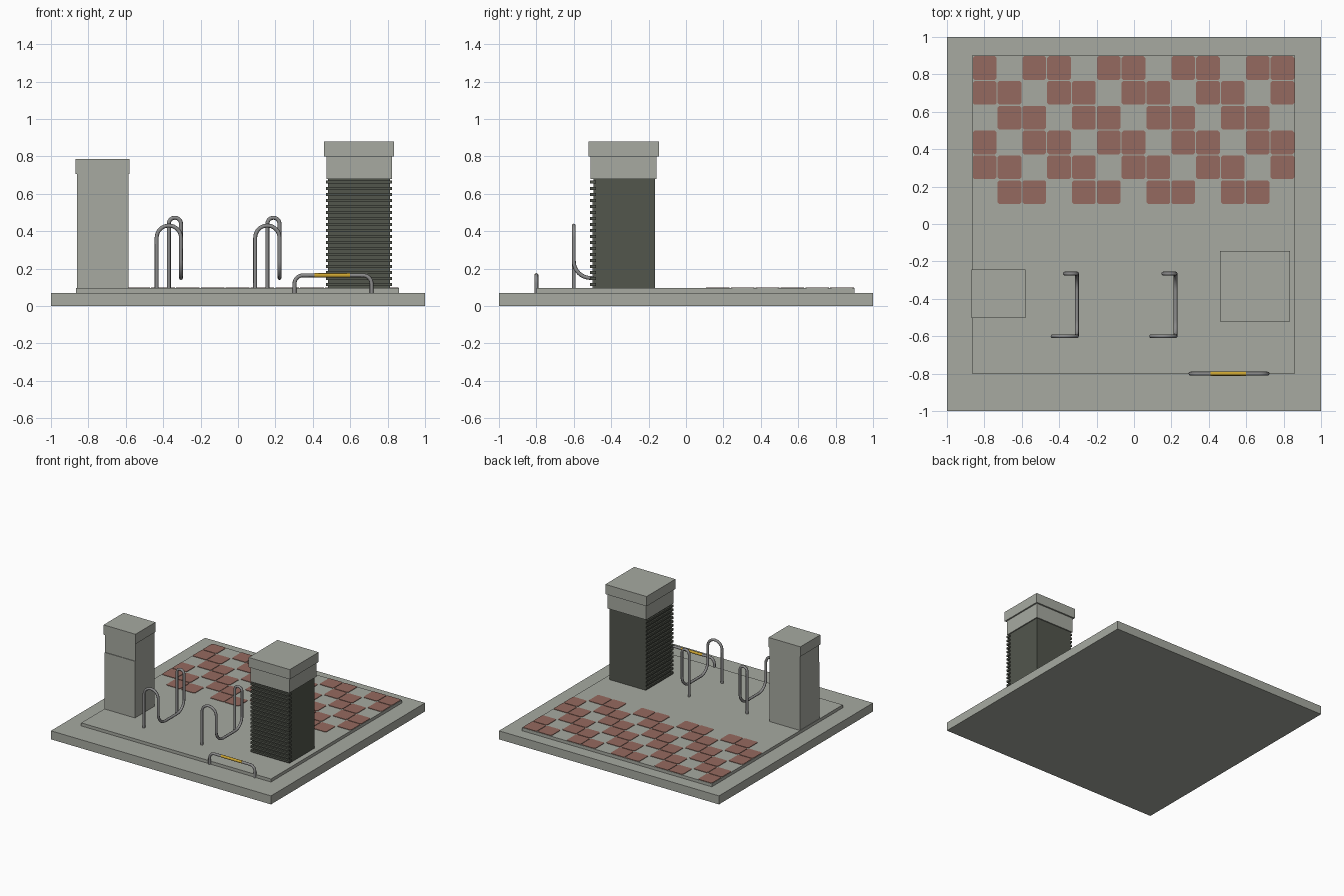
import bpy, bmesh, math
from mathutils import Vector

if "Cube" in bpy.data.objects:
    bpy.data.objects.remove(bpy.data.objects["Cube"])


def material(name, rgb):
    m = bpy.data.materials.new(name)
    m.diffuse_color = (*rgb, 1)
    m.use_nodes = True
    m.node_tree.nodes["Principled BSDF"].inputs["Base Color"].default_value = m.diffuse_color
    return m


CONCRETE = material("concrete grey", (0.385, 0.40, 0.355))
DARK = material("dark green grey", (0.084, 0.092, 0.073))
BRICK = material("brick red", (0.30, 0.144, 0.115))
STEEL = material("steel grey", (0.26, 0.26, 0.26))
YELLOW = material("warning yellow", (0.60, 0.37, 0.03))


def add_box(bm, x0, x1, y0, y1, z0, z1):
    v = [bm.verts.new((x, y, z)) for z in (z0, z1)
         for x, y in ((x0, y0), (x1, y0), (x1, y1), (x0, y1))]
    for f in ((3, 2, 1, 0), (4, 5, 6, 7), (0, 1, 5, 4),
              (1, 2, 6, 5), (2, 3, 7, 6), (3, 0, 4, 7)):
        bm.faces.new([v[i] for i in f])


def finish(bm, name, mat):
    me = bpy.data.meshes.new(name)
    bm.to_mesh(me)
    bm.free()
    me.materials.append(mat)
    ob = bpy.data.objects.new(name, me)
    bpy.context.collection.objects.link(ob)
    return ob


def boxes(name, mat, *dims):
    bm = bmesh.new()
    for d in dims:
        add_box(bm, *d)
    return finish(bm, name, mat)


def fillet(points, radii, steps=8):
    """Round the inner corners of a right-angled path."""
    pts = [Vector(p) for p in points]
    out = [pts[0]]
    for i in range(1, len(pts) - 1):
        p, r = pts[i], radii[i - 1]
        a = (pts[i - 1] - p).normalized()
        b = (pts[i + 1] - p).normalized()
        c = p + (a + b) * r
        for k in range(steps + 1):
            t = math.pi / 2 * k / steps
            q = c - b * r * math.cos(t) - a * r * math.sin(t)
            if (q - out[-1]).length > 1e-4:
                out.append(q)
    out.append(pts[-1])
    return out


def tube(name, mat, path, radius):
    cu = bpy.data.curves.new(name, 'CURVE')
    cu.dimensions = '3D'
    cu.bevel_depth = radius
    cu.bevel_resolution = 2
    cu.use_fill_caps = True
    sp = cu.splines.new('POLY')
    sp.points.add(len(path) - 1)
    for pt, co in zip(sp.points, path):
        pt.co = (*co, 1)
    cu.materials.append(mat)
    ob = bpy.data.objects.new(name, cu)
    bpy.context.collection.objects.link(ob)
    bpy.ops.object.select_all(action='DESELECT')
    ob.select_set(True)
    bpy.context.view_layer.objects.active = ob
    bpy.ops.object.convert(target='MESH')
    bpy.ops.object.shade_smooth_by_angle(angle=math.radians(50))
    return bpy.context.object


# Ground base and raised paving slab
boxes("base", CONCRETE, (-1, 1, -1, 1, 0, 0.07))
boxes("paving_slab", CONCRETE, (-0.865, 0.86, -0.8, 0.9, 0.07, 0.095))

# Red paving tiles in a stepped pattern, every third one left out
PITCH, GAP, CUT = 1.725 / 13, 0.003, 0.009
bm = bmesh.new()
for row in range(6):
    for col in range(13):
        if (col - row) % 3 == 1:
            continue
        x0, y1 = -0.865 + col * PITCH + GAP, 0.9 - row * PITCH - GAP
        x1, y0 = x0 + PITCH - 2 * GAP, y1 - PITCH + 2 * GAP
        outline = [(x0 + CUT, y0), (x1 - CUT, y0), (x1, y0 + CUT), (x1, y1 - CUT),
                   (x1 - CUT, y1), (x0 + CUT, y1), (x0, y1 - CUT), (x0, y0 + CUT)]
        low = [bm.verts.new((x, y, 0.094)) for x, y in outline]
        top = [bm.verts.new((x, y, 0.099)) for x, y in outline]
        bm.faces.new(top)
        bm.faces.new(low[::-1])
        for i in range(8):
            j = (i + 1) % 8
            bm.faces.new((low[i], low[j], top[j], top[i]))
finish(bm, "paving_tiles", BRICK)

# Plain pillar with a slightly wider cap
boxes("plain_pillar_lower", CONCRETE, (-0.862, -0.586, -0.5, -0.246, 0.09, 0.56))
boxes("plain_pillar_upper", CONCRETE, (-0.862, -0.586, -0.495, -0.246, 0.56, 0.705))
boxes("plain_pillar_cap", CONCRETE, (-0.87, -0.58, -0.502, -0.243, 0.705, 0.785))

# Louvred pillar: core, slats on the front and left faces, two-step cap
boxes("louvre_pillar_core", DARK, (0.482, 0.814, -0.495, -0.167, 0.09, 0.68))
slats = []
COUNT = 18
for i in range(COUNT):
    z = 0.098 + i * 0.58 / COUNT
    slats.append((0.470, 0.823, -0.512, -0.48, z + 0.008, z + 0.024))
    slats.append((0.470, 0.50, -0.48, -0.167, z + 0.008, z + 0.024))
boxes("louvre_slats", DARK, *slats)
boxes("louvre_pillar_collar", CONCRETE, (0.472, 0.823, -0.51, -0.158, 0.68, 0.80))
boxes("louvre_pillar_cap", CONCRETE, (0.46, 0.835, -0.52, -0.145, 0.80, 0.88))

# Two bent-pipe bicycle racks
for side, dx in (("left", 0), ("right", 0.527)):
    a, b, c = -0.435 + dx, -0.305 + dx, -0.37 + dx
    front, back = -0.6, -0.265
    path = fillet([(a, front, 0.09), (a, front, 0.43), (b, front, 0.43),
                   (b, front, 0.15), (b, back, 0.15), (b, back, 0.472),
                   (c, back, 0.472), (c, back, 0.09)],
                  [0.065, 0.065, 0.09, 0.09, 0.0325, 0.0325])
    tube("bicycle_rack_" + side, STEEL, path, 0.0105)

# Low guard rail with a yellow sleeve
rail = fillet([(0.302, -0.8, 0.07), (0.302, -0.8, 0.164),
               (0.714, -0.8, 0.164), (0.714, -0.8, 0.07)], [0.045, 0.045])
tube("guard_rail", STEEL, rail, 0.0105)
tube("guard_rail_sleeve", YELLOW, [(0.41, -0.8, 0.164), (0.6, -0.8, 0.164)], 0.0115)
